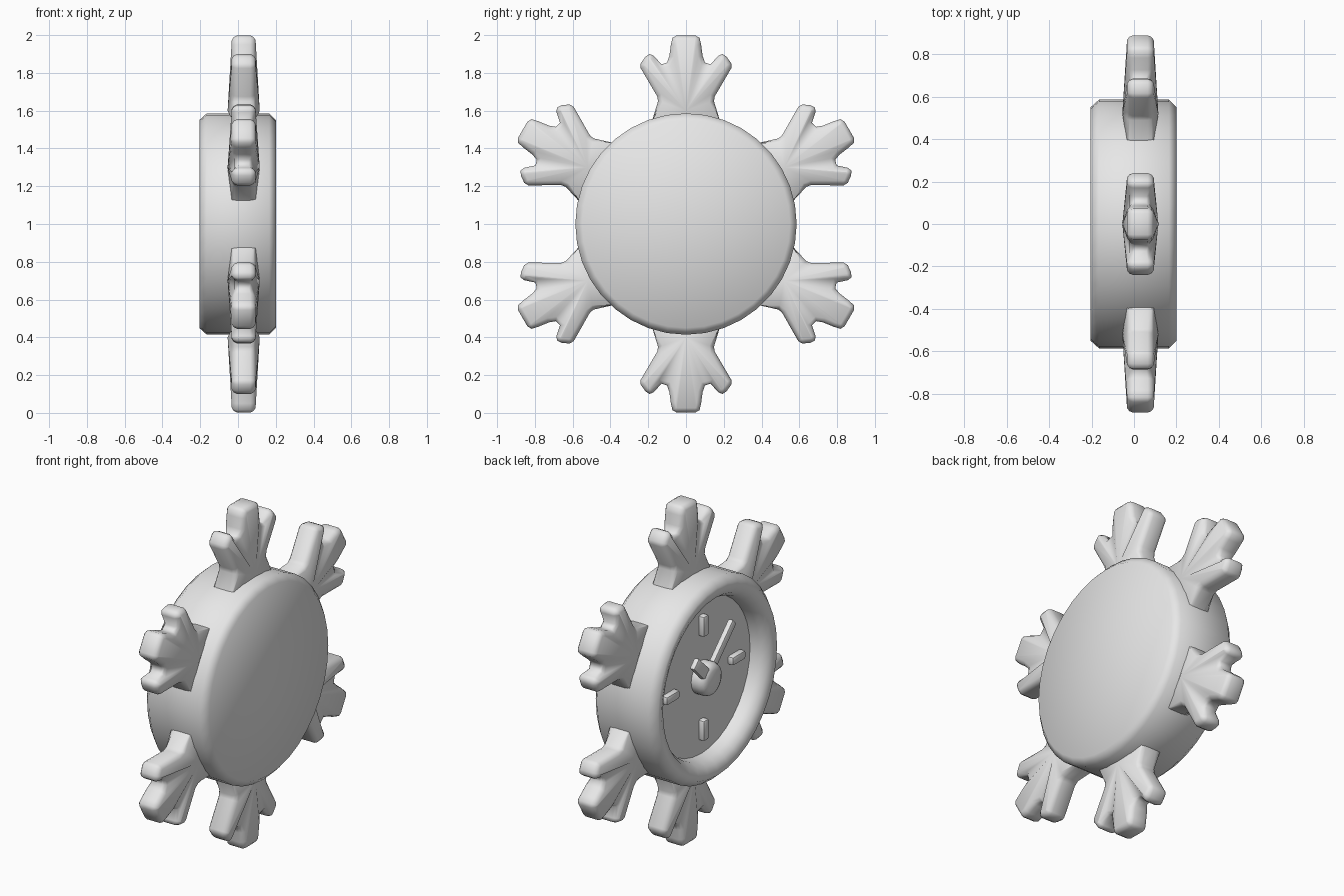
import bpy, bmesh, math
from mathutils import Vector

cube = bpy.data.objects.get("Cube")
if cube:
    bpy.data.objects.remove(cube, do_unlink=True)

CENTER = (0, 0, 1)

grey = bpy.data.materials.new("plain grey")
grey.use_nodes = True
grey.diffuse_color = (0.8, 0.8, 0.8, 1)
grey.node_tree.nodes["Principled BSDF"].inputs["Base Color"].default_value = grey.diffuse_color


def finish(bm, name, angle=60):
    """Turn a bmesh into a smooth shaded mesh."""
    bmesh.ops.recalc_face_normals(bm, faces=bm.faces)
    mesh = bpy.data.meshes.new(name)
    bm.to_mesh(mesh)
    bm.free()
    mesh.materials.append(grey)
    mesh.shade_smooth()
    mesh.set_sharp_from_angle(angle=math.radians(angle))
    return mesh


def place(mesh, name, turn=0.0):
    """Put a mesh on the clock centre, turned in the dial plane."""
    obj = bpy.data.objects.new(name, mesh)
    obj.location = CENTER
    obj.rotation_euler.x = math.radians(turn)
    bpy.context.collection.objects.link(obj)
    return obj


def lathe(name, profile, steps):
    """Spin (x, radius) points around the x axis."""
    bm = bmesh.new()
    verts = [bm.verts.new((x, 0, r)) for x, r in profile]
    edges = [bm.edges.new(pair) for pair in zip(verts, verts[1:])]
    bmesh.ops.spin(bm, geom=verts + edges, cent=(0, 0, 0), axis=(1, 0, 0),
                   angle=math.tau, steps=steps)
    bmesh.ops.remove_doubles(bm, verts=bm.verts, dist=0.0005)
    return place(finish(bm, name), name)


def bar(name, turn, r0, r1, width, x0, x1):
    """Rounded bar lying on the dial, pointing outward."""
    bm = bmesh.new()
    bmesh.ops.create_cube(bm, size=1)
    for v in bm.verts:
        v.co = ((x0 + x1) / 2 + v.co.x * (x1 - x0), v.co.y * width,
                (r0 + r1) / 2 + v.co.z * (r1 - r0))
    bmesh.ops.bevel(bm, geom=bm.edges[:], offset=0.012, segments=2,
                    profile=0.5, affect='EDGES')
    return place(finish(bm, name, 40), name, turn)


# Case: flat back, chamfered rims, rounded lip and recessed dial
lathe("clock_case", [
    (0.2, 0), (0.2, 0.55), (0.165, 0.586), (-0.165, 0.586), (-0.205, 0.55),
    (-0.205, 0.52), (-0.19, 0.485), (-0.15, 0.458), (-0.1, 0.45), (-0.1, 0)], 36)

# Snowflake arm: half outline as (across, outward), mirrored
half = [(0.05, 0.998), (0.072, 0.985), (0.08, 0.95), (0.088, 0.89),
        (0.1, 0.855), (0.13, 0.845), (0.17, 0.89), (0.193, 0.9), (0.215, 0.885),
        (0.24, 0.85), (0.24, 0.825), (0.152, 0.675), (0.148, 0.65), (0.185, 0.53)]
outline = [Vector(p) for p in half + [(-u, r) for u, r in reversed(half)]]


def inset(i, dist):
    a, b = outline[i - 1], outline[(i + 1) % len(outline)]
    edge = (b - a).normalized()
    return outline[i] + Vector((edge.y, -edge.x)) * dist


bm = bmesh.new()
rings = []
for side in (-1, 1):
    for dist, depth in ((0, 0.035), (0.008, 0.052), (0.024, 0.063)):
        ring = []
        for i, p in enumerate(outline):
            q = inset(i, dist)
            notch = 0.8 if 0.84 < p.y < 0.86 and abs(p.x) < 0.14 else 1
            ring.append(bm.verts.new((side * depth * notch, q.x, q.y)))
        rings.append(ring)
    # Thick ridge point near the root, with a fan of ridges to the prongs
    apex = bm.verts.new((side * 0.085, 0, 0.6))
    for a, b in zip(ring, ring[1:] + ring[:1]):
        bm.faces.new((a, b, apex))
order = [rings[2], rings[1], rings[0], rings[3], rings[4], rings[5]]
for lower, upper in zip(order, order[1:]):
    for i in range(len(outline)):
        bm.faces.new((lower[i - 1], lower[i], upper[i], upper[i - 1]))
arm_mesh = finish(bm, "snowflake_arm", 65)
for k in range(6):
    place(arm_mesh, f"snowflake_arm_{k + 1}", 60 * k).location.x = 0.03

# Hour marks
for k in range(4):
    bar(f"hour_mark_{k + 1}", 90 * k, 0.245, 0.365, 0.05, -0.135, -0.09)

# Hands and hub
bar("minute_hand", 45, 0.0, 0.345, 0.05, -0.15, -0.115)
bar("hour_hand", -45, 0.0, 0.21, 0.07, -0.175, -0.14)
lathe("hand_hub", [(-0.09, 0), (-0.09, 0.095), (-0.15, 0.095), (-0.172, 0.085),
                   (-0.185, 0.06), (-0.185, 0)], 24)
